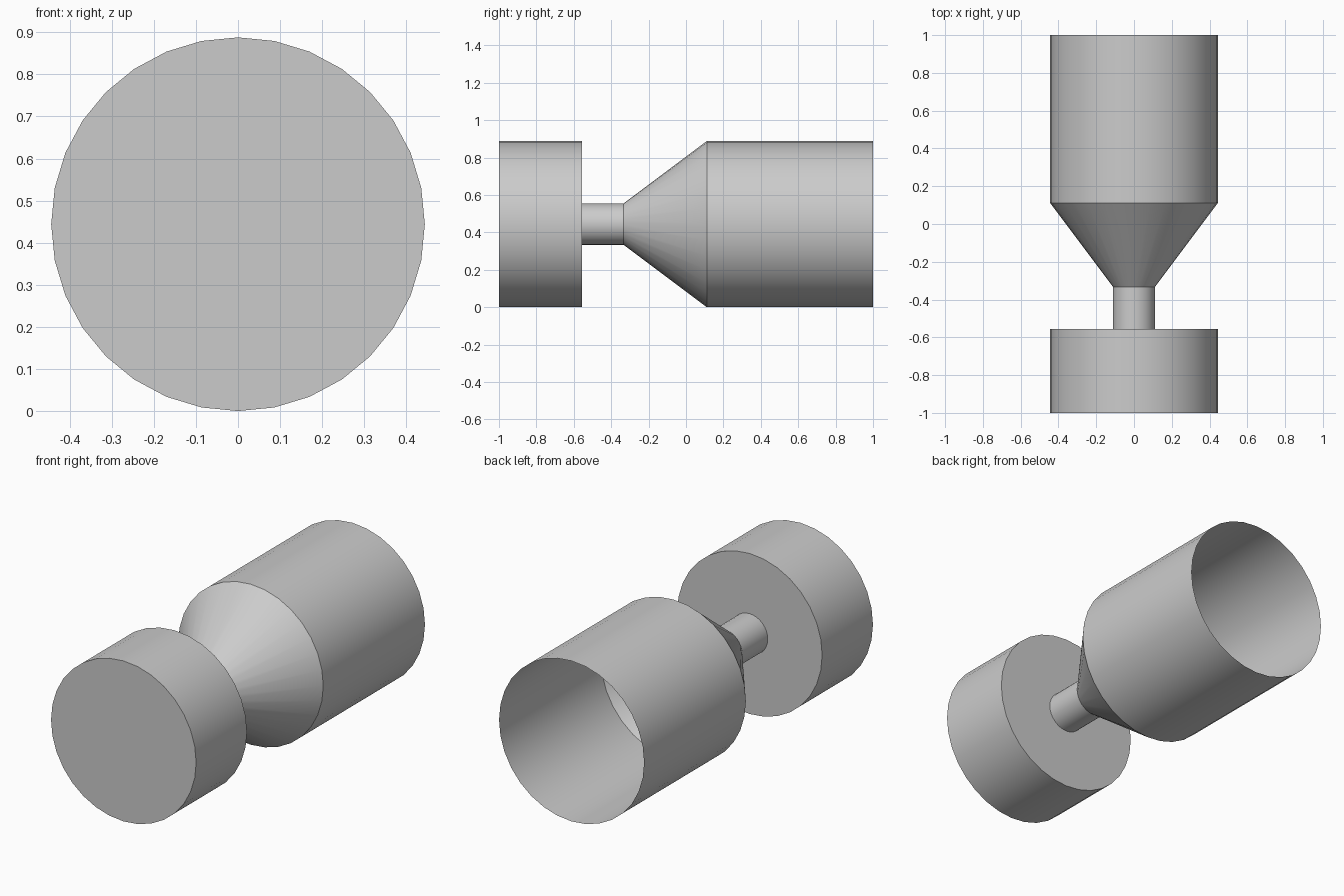
import bpy
import bmesh
import math
from mathutils import Vector, Matrix

cube = bpy.data.objects.get("Cube")
if cube:
    bpy.data.objects.remove(cube, do_unlink=True)

SIDES = 32
R = 0.444       # outer radius
NECK = 0.111    # neck radius

grey = bpy.data.materials.new("plain grey")
grey.use_nodes = True
colour = (0.6, 0.6, 0.6, 1)
grey.diffuse_color = colour
grey.node_tree.nodes["Principled BSDF"].inputs["Base Color"].default_value = colour


def lathe(name, profile):
    """Spin (radius, y) points around the long axis."""
    bm = bmesh.new()
    verts = [bm.verts.new((r, y, 0)) for r, y in profile]
    edges = [bm.edges.new(pair) for pair in zip(verts, verts[1:])]
    bmesh.ops.spin(bm, geom=verts + edges, cent=(0, 0, 0), axis=(0, 1, 0),
                   angle=math.tau, steps=SIDES, use_duplicate=False)
    bmesh.ops.remove_doubles(bm, verts=bm.verts, dist=0.0001)
    bmesh.ops.recalc_face_normals(bm, faces=bm.faces)
    # Outer walls face away from the axis
    wall = max(bm.faces, key=lambda f: Vector((f.calc_center_median().x, 0, f.calc_center_median().z)).length)
    centre = wall.calc_center_median()
    if wall.normal.dot(Vector((centre.x, 0, centre.z))) < 0:
        bmesh.ops.reverse_faces(bm, faces=bm.faces)
    bmesh.ops.transform(bm, matrix=Matrix.Translation((0, 0, R)), verts=bm.verts)
    mesh = bpy.data.meshes.new(name)
    bm.to_mesh(mesh)
    bm.free()
    obj = bpy.data.objects.new(name, mesh)
    bpy.context.collection.objects.link(obj)
    mesh.materials.append(grey)
    bpy.ops.object.select_all(action="DESELECT")
    obj.select_set(True)
    bpy.context.view_layer.objects.active = obj
    bpy.ops.object.shade_smooth_by_angle(angle=math.radians(30))
    return obj


# Front disc, with a hole where the neck joins
lathe("front_drum", [(0, -1), (R, -1), (R, -0.556), (NECK, -0.556)])

# Thin neck, flaring cone and open-backed sleeve in one shell
lathe("neck_and_open_sleeve", [(NECK, -0.556), (NECK, -0.333), (R, 0.111), (R, 1)])
